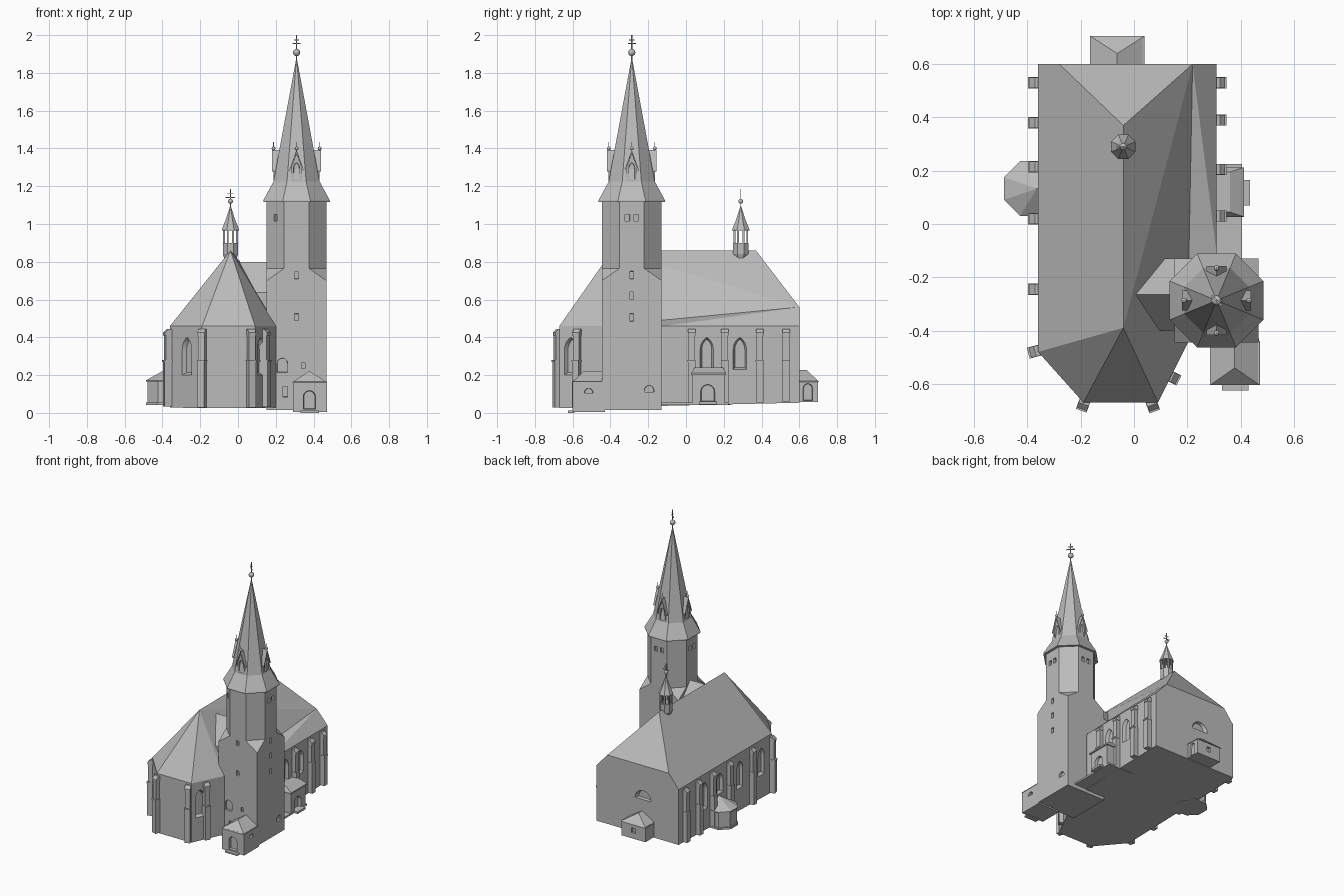
import bpy, bmesh, math
from math import cos, sin, pi, radians
from mathutils import Vector

cube = bpy.data.objects.get("Cube")
if cube:
    bpy.data.objects.remove(cube)

stone = bpy.data.materials.new("plain_grey")
stone.use_nodes = True
GREY = (0.5, 0.5, 0.5, 1)
stone.diffuse_color = GREY
stone.node_tree.nodes["Principled BSDF"].inputs["Base Color"].default_value = GREY


def finish(name, bm):
    bmesh.ops.recalc_face_normals(bm, faces=bm.faces)
    me = bpy.data.meshes.new(name)
    bm.to_mesh(me)
    bm.free()
    me.materials.append(stone)
    ob = bpy.data.objects.new(name, me)
    bpy.context.collection.objects.link(ob)
    return ob


def add_hull(bm, pts):
    verts = [bm.verts.new(p) for p in pts]
    res = bmesh.ops.convex_hull(bm, input=verts)
    junk = {v for v in res["geom_interior"] + res["geom_unused"] if isinstance(v, bmesh.types.BMVert)}
    bmesh.ops.delete(bm, geom=list(junk), context="VERTS")


def hull(name, *parts):
    """One object from one or more convex solids."""
    bm = bmesh.new()
    for pts in parts:
        add_hull(bm, pts)
    bmesh.ops.dissolve_limit(bm, angle_limit=0.01, verts=bm.verts, edges=bm.edges)
    return finish(name, bm)


def rect(x0, x1, y0, y1, z):
    return [(x, y, z) for x in (x0, x1) for y in (y0, y1)]


def box(x0, x1, y0, y1, z0, z1):
    return rect(x0, x1, y0, y1, z0) + rect(x0, x1, y0, y1, z1)


def ring(x, y, apothem, z, n=8):
    r = apothem / cos(pi / n)
    return [(x + r * cos((k + .5) * 2 * pi / n), y + r * sin((k + .5) * 2 * pi / n), z) for k in range(n)]


def local(x, y, deg):
    """Wall frame: u along the wall, d outward, z up."""
    a = radians(deg)
    return lambda u, d, z: Vector((x + d * cos(a) - u * sin(a), y + d * sin(a) + u * cos(a), z))


def lbox(f, u, d0, d1, z0, z1):
    return [f(s * u, d, z) for s in (-1, 1) for d in (d0, d1) for z in (z0, z1)]


def profile(kind, w, z0, z1):
    h = w / 2
    if kind == "square":
        return [(-h, z0), (h, z0), (h, z1), (-h, z1)]
    rise = w * .9 if kind == "pointed" else h
    arc = [(h * cos(k * pi / 10), sin(k * pi / 10)) for k in range(11)]
    if kind == "pointed":
        side = [(h * (2 * cos(t) - 1), sin(t) / sin(pi / 3)) for t in [k * pi / 15 for k in range(6)]]
        arc = side + [(-u, v) for u, v in reversed(side[:-1])]
    base = [] if z1 - z0 <= rise + .001 else [(-h, z0), (h, z0)]
    return base + [(u, z1 - rise + v * rise) for u, v in arc]


def cut(target, openings, depth=.022, splay=.75):
    """Recess openings (x, y, direction, kind, width, bottom, top) into a wall."""
    bm = bmesh.new()
    for x, y, deg, kind, w, z0, z1 in openings:
        f, mid = local(x, y, deg), (z0 + z1) / 2
        pts = []
        for u, z in profile(kind, w, z0, z1):
            pts += [f(u, .02, z), f(u, 0, z), f(u * splay, -depth, mid + (z - mid) * (.5 + splay / 2))]
        front, wall, back = pts[::3], pts[1::3], pts[2::3]
        rings = [[bm.verts.new(p) for p in r] for r in (front, wall, back)]
        for a, b in zip(rings, rings[1:]):
            for i in range(len(a)):
                j = (i + 1) % len(a)
                bm.faces.new((a[i], a[j], b[j], b[i]))
        bm.faces.new(rings[0])
        bm.faces.new(rings[2])
    cutter = finish(target.name + "_cutter", bm)
    cutter.hide_render = True
    mod = target.modifiers.new("recesses", "BOOLEAN")
    mod.operation, mod.solver, mod.object = "DIFFERENCE", "EXACT", cutter
    bpy.context.view_layer.objects.active = target
    bpy.ops.object.modifier_apply(modifier=mod.name)
    bpy.data.objects.remove(cutter)


def finial(name, x, y, z, top, ball, ball_z, deg=0, bars=0.0):
    bm = bmesh.new()
    t = ball * .16
    add_hull(bm, ring(x, y, t, z, 6) + ring(x, y, t, top, 6))
    f = local(x, y, deg)
    if bars:
        for zc, half in ((top - .045, bars), (top - .025, bars * .6)):
            add_hull(bm, lbox(f, half, -t, t, zc - t, zc + t))
    n = len(bm.faces)
    s = bmesh.ops.create_uvsphere(bm, u_segments=12, v_segments=8, radius=ball)
    bmesh.ops.translate(bm, verts=s["verts"], vec=(x, y, ball_z))
    for face in {fc for v in s["verts"] for fc in v.link_faces}:
        face.smooth = True
    return finish(name, bm)


# Nave and choir walls on a gently sloping ground
plan = [(-.36, .6), (-.36, -.48), (-.19, -.67), (.09, -.67), (.2, -.45), (.31, -.11), (.31, .6)]
EAVE, RIDGE = .46, .86
walls = hull("nave_walls", [(x, y, .04 + .023 * y) for x, y in plan] + [(x, y, EAVE) for x, y in plan])
OBL, OBR = 221.8, -26.6
nave_windows = [(-.27, -.58, OBL, "pointed", .075, .2, .4), (.12, -.61, OBR, "pointed", .075, .2, .4)]
nave_windows += [(.31, y, 0, "pointed", .07, .23, .4) for y in (.11, .285)]
nave_windows += [(-.36, y, 180, "pointed", .07, z, .4) for y, z in ((.3, .2), (.12, .25), (-.11, .2), (-.36, .2))]
nave_windows += [(-.07, .6, 90, "round", .13, .31, .375)]
cut(walls, nave_windows)

# Half-hipped roof with a polygonal choir end
bm = bmesh.new()
e = [bm.verts.new((x, y, EAVE)) for x, y in plan]
h1, h2, r1, r2 = [bm.verts.new(p) for p in
                  ((-.28, .6, .56), (.22, .6, .56), (-.04, -.39, RIDGE), (-.04, .37, RIDGE))]
for f in ((e[0], e[1], r1, r2, h1), (e[1], e[2], r1), (e[2], e[3], r1), (e[3], e[4], r1), (r1, h2, r2),
          (r1, e[4], h2), (e[4], e[5], h2), (e[5], e[6], h2), (h1, r2, h2), (e[0], h1, h2, e[6]), e):
    bm.faces.new(f)
finish("nave_roof", bm)
hull("link_roof", [(x, -.265 + s * .135, z) for x in (0, .2) for s in (-1, 1) for z in (.42, .637)]
     + [(x, -.265, .8) for x in (0, .2)])

# Stepped buttresses
spots = [(-.36, y, 180) for y in (.53, .38, .215, .02, -.245)]
spots += [(.31, y, 0) for y in (.53, .39, .205, .03)]
spots += [(-.36, -.475, 195), (-.185, -.665, 250), (.065, -.668, 290), (.135, -.57, -27)]
for i, (x, y, deg) in enumerate(spots):
    f = local(x, y, deg)
    cap = [f(u, d, z) for u in (-.02, .02) for d, z in ((-.01, .41), (.032, .41), (-.01, .445), (.012, .445), (.032, .425))]
    hull(f"buttress_{i + 1}", lbox(f, .019, -.02, .034, .045 + .023 * y, .27), lbox(f, .021, -.01, .038, .27, .28),
         lbox(f, .018, -.01, .028, .28, .41), cap)

# Tower: square base with broached corners, octagonal belfry
TX, TY, TR = .31, -.287, .158
sq = (TX - TR, TX + TR, TY - TR, TY + TR)
base = hull("tower_base", rect(*sq, .015) + rect(*sq, .7) + ring(TX, TY, TR, .765))
slots = [(TX, TY - TR, 270, "square", .022, z, z + .035) for z in (.49, .71)]
slots += [(TX + TR, TY, 0, "square", .018, z, z + .04) for z in (.485, .6, .71)]
slots += [(.235, TY - TR, 270, "round", .055, .215, .29), (.25, TY - TR, 270, "square", .025, .085, .14),
          (.345, TY - TR, 270, "square", .02, .235, .265), (TX + TR, -.195, 0, "round", .05, .11, .145)]
cut(base, slots, .015, .95)
belfry = hull("belfry", ring(TX, TY, TR, .765) + ring(TX, TY, TR, 1.125))
pairs = []
for k, deg in enumerate((0, 90, 180)):
    for off in (-.023, .023):
        p = local(TX, TY, deg)(off, TR, 0)
        pairs.append((p.x, p.y, deg, "square", .025, 1.015, 1.05))
p = local(TX, TY, 225)(0, TR, 0)
pairs.append((p.x, p.y, 225, "square", .025, 1.015, 1.05))
cut(belfry, pairs, .015, .95)

# Spire with flared eaves and four gabled dormers
hull("spire_flare", ring(TX, TY, .176, 1.117) + ring(TX, TY, .176, 1.125) + ring(TX, TY, .122, 1.225))
hull("spire", ring(TX, TY, .122, 1.225) + [(TX, TY, 1.885)])
for k in range(4):
    f = local(TX, TY, 90 * k)
    solid = [f(s * .028, d, z) for s in (-1, 1) for d in (.05, .122) for z in (1.215, 1.3)]
    d = hull(f"dormer_{k + 1}", solid + [f(0, d, 1.375) for d in (.05, .122)])
    c = f(0, .122, 0)
    cut(d, [(c.x, c.y, 90 * k, "pointed", .032, 1.235, 1.325)], .012, .9)
    roof = [[f(s * u, d, z) for d in (.04, .13) for u, z in ((.037, 1.278), (.037, 1.288), (0, 1.38), (0, 1.392))]
            for s in (-1, 1)]
    hull(f"dormer_roof_{k + 1}", *roof)
    finial(f"dormer_finial_{k + 1}", c.x, c.y, 1.375, 1.435, .01, 1.4)
finial("spire_cross", TX, TY, 1.86, 2.0, .019, 1.908, 45, .027)

# Ridge turret: drum, open lantern, pointed cap
RX, RY = -.04, .29
hull("turret_drum", ring(RX, RY, .03, .81) + ring(RX, RY, .04, .84) + ring(RX, RY, .04, .9))
hull("turret_posts", *[ring(x, y, .005, .9, 4) + ring(x, y, .005, .975, 4) for x, y, z in ring(RX, RY, .034, 0)])
hull("turret_cap", ring(RX, RY, .046, .965) + ring(RX, RY, .046, .97) + ring(RX, RY, .026, 1.02),
     ring(RX, RY, .026, 1.02) + [(RX, RY, 1.1)])
finial("turret_cross", RX, RY, 1.08, 1.185, .013, 1.12, 90, .025)

# Front porch on the tower
porch = hull("front_porch", box(.29, .47, -.6, -.43, .005, .165))
cut(porch, [(.378, -.6, 270, "round", .065, .02, .118), (.47, -.515, 0, "round", .045, .105, .13)], .02, .9)
hull("front_porch_roof", rect(.285, .473, -.605, -.44, .16) + [(.378, -.54, .222), (.378, -.44, .222)])
hull("front_step", box(.33, .43, -.625, -.59, 0, .012))

# Rear porch
porch = hull("rear_porch", box(-.16, .035, .59, .7, .058, .168))
cut(porch, [(.035, .645, 0, "round", .05, .065, .155), (-.063, .7, 90, "square", .03, .1, .135)], .015, .9)
hull("rear_porch_roof", rect(-.165, .04, .59, .706, .163) + [(-.063, .64, .226), (-.063, .59, .226)])

# Side porch with doorstep and terrace
porch = hull("side_porch", box(.3, .405, .035, .205, .05, .205))
cut(porch, [(.405, .115, 0, "round", .075, .06, .15)], .02, .9)
hull("side_porch_roof", rect(.3, .413, .027, .213, .2) + rect(.3, .413, .027, .213, .21)
     + rect(.3, .36, .045, .195, .24))
hull("side_step", box(.4, .435, .07, .165, .045, .06))
hull("side_terrace", box(.2, .405, -.13, .225, .042, .054))

# Side chapel with polygonal end
CX, CY = -.385, .133
hull("chapel_plinth", ring(CX, CY, .103, .042) + ring(CX, CY, .103, .056))
hull("chapel_walls", ring(CX, CY, .095, .05) + ring(CX, CY, .095, .168))
hull("chapel_roof", ring(CX, CY, .103, .165) + ring(CX, CY, .103, .172) + [(-.365, CY, .24), (-.34, CY, .24)])
